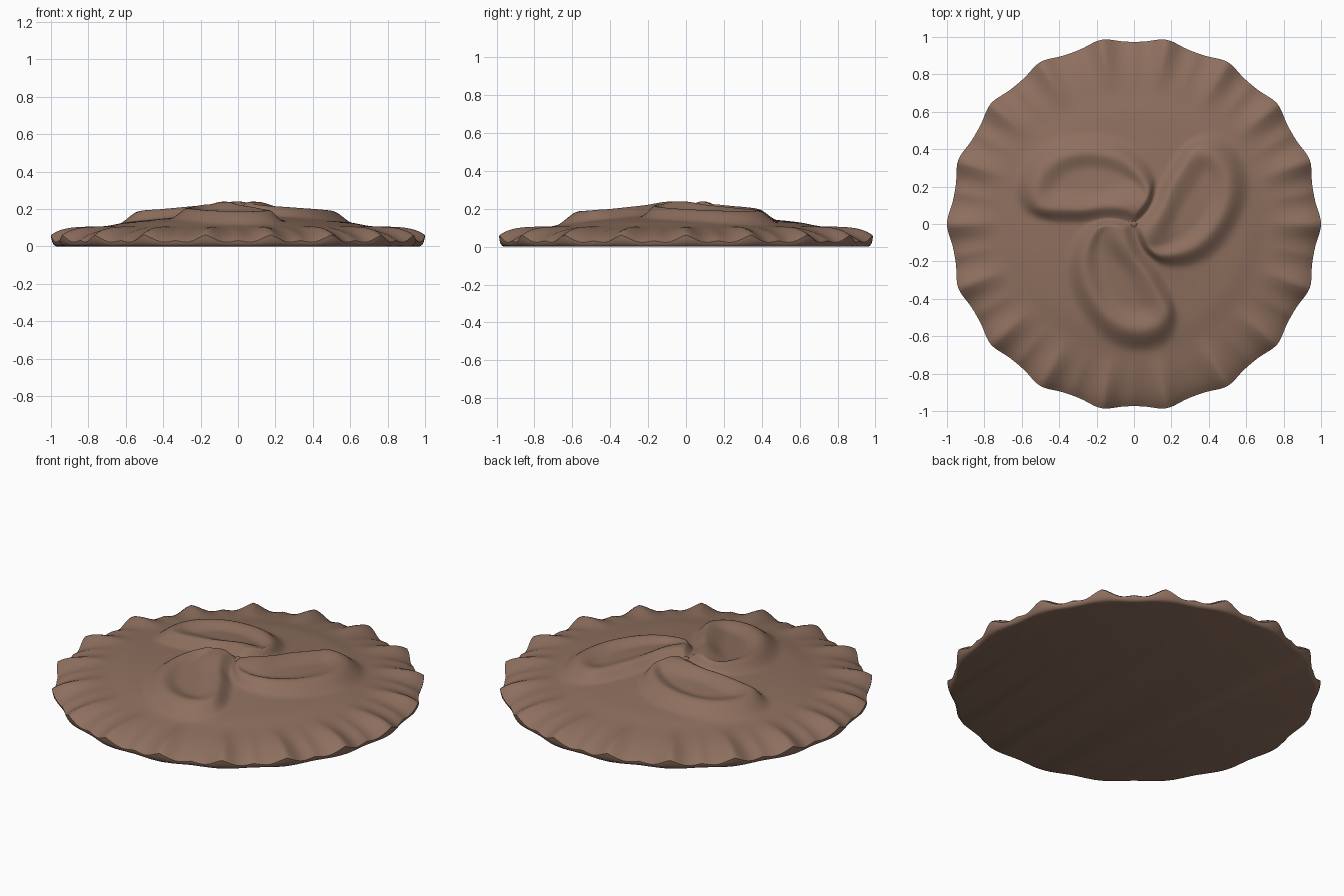
import bpy, bmesh
from math import sin, cos, pi, radians, hypot

cube = bpy.data.objects.get("Cube")
if cube:
    bpy.data.objects.remove(cube, do_unlink=True)

SEGMENTS, RINGS = 288, 64
TURN = 2 * pi / 3

# Profile curves as (position, value) pairs
BASE = [(0, .2), (.1, .195), (.2, .177), (.3, .16), (.45, .144), (.6, .128),
        (.7, .109), (.82, .095), (.9, .08), (.96, .06), (1, .037)]
TOP = [(0, .228), (.1, .24), (.2, .224), (.35, .208), (.5, .195), (.7, .18)]
LOBE = [(0, .17), (.08, .27), (.27, .4), (.48, .52), (.66, .625), (.78, .66),
        (.88, .64), (.95, .57), (1, .47)]


def curve(points, x):
    """Smooth interpolation through points."""
    n = len(points)
    for i in range(n - 1):
        (x0, y0), (x1, y1) = points[i], points[i + 1]
        if x <= x1 or i == n - 2:
            t = min(max((x - x0) / (x1 - x0), 0), 1)
            a, b = points[max(i - 1, 0)], points[min(i + 2, n - 1)]
            m0 = (y1 - a[1]) / (x1 - a[0]) * (x1 - x0)
            m1 = (b[1] - y0) / (b[0] - x0) * (x1 - x0)
            return (y0 * (1 + 2 * t) * (1 - t) ** 2 + m0 * t * (1 - t) ** 2
                    + y1 * t * t * (3 - 2 * t) + m1 * t * t * (t - 1))


def smooth(t):
    t = min(max(t, 0), 1)
    return t * t * (3 - 2 * t)


def peaks(a, count):
    """Rounded wave with sharpened crests."""
    return .5 * cos(count * a) + .5 - abs(sin(count * a / 2))


def rim_radius(a):
    return .985 + .013 * cos(18 * a) + .002 * cos(36 * a)


def swirl_height(r, a, base):
    """Three curled lobes, each a raised crest around a shallow hollow."""
    start = radians(59) - radians(20) * (1 - smooth(r / .3))
    u = ((a - start) % TURN) / TURN
    depth = curve(LOBE, u) - r
    end = (1 - u) * TURN * r
    begin = u * TURN * r
    inside = smooth(depth / .13 + .22) * smooth(end / .09 + .1) * smooth(begin / .05 + .1)
    hollow = smooth((depth - .09) / .12) * smooth((end - .06) / .14) * smooth((r - .08) / .16)
    return base + (curve(TOP, r) - base) * inside - .032 * hollow * inside


def height(r, a):
    # Flutes grow toward the rim
    flute = smooth((r - .68) / .32)
    return (swirl_height(r, a, curve(BASE, r))
            + flute * (.015 * peaks(a, 18) + .009 * peaks(a, 36)))


# Fluted disc with a raised swirl, closed by a rounded edge and flat underside
bm = bmesh.new()
rings = []
for i in range(1, RINGS + 1):
    s = i / RINGS
    ring = []
    for k in range(SEGMENTS):
        a = 2 * pi * k / SEGMENTS
        r = s * (1 + (rim_radius(a) - 1) * smooth((s - .6) / .4))
        ring.append(bm.verts.new((r * cos(a), r * sin(a), height(s, a))))
    rings.append(ring)
for drop, inset, blend in ((.75, .001, .97), (.4, .005, .9), (.12, .012, .8), (0, .022, .7)):
    ring = []
    for k in range(SEGMENTS):
        a = 2 * pi * k / SEGMENTS
        r = .983 + (rim_radius(a) - .983) * blend - inset
        ring.append(bm.verts.new((r * cos(a), r * sin(a), height(1, a) * drop)))
    rings.append(ring)

centre = bm.verts.new((0, 0, .215))
for k in range(SEGMENTS):
    j = (k + 1) % SEGMENTS
    bm.faces.new((centre, rings[0][k], rings[0][j]))
    for inner, outer in zip(rings, rings[1:]):
        bm.faces.new((inner[k], outer[k], outer[j], inner[j]))
bm.faces.new(list(reversed(rings[-1])))

# Soften the swirl only
inside = [v for v in bm.verts if .02 < hypot(v.co.x, v.co.y) < .72]
for _ in range(4):
    bmesh.ops.smooth_vert(bm, verts=inside, factor=.4, use_axis_z=True)

mesh = bpy.data.meshes.new("fluted_disc")
bm.to_mesh(mesh)
bm.free()
disc = bpy.data.objects.new("fluted_disc", mesh)
bpy.context.collection.objects.link(disc)

brown = bpy.data.materials.new("warm_brown")
brown.use_nodes = True
colour = (.27, .16, .113, 1)
brown.diffuse_color = colour
brown.node_tree.nodes["Principled BSDF"].inputs["Base Color"].default_value = colour
mesh.materials.append(brown)

bpy.context.view_layer.objects.active = disc
disc.select_set(True)
bpy.ops.object.shade_smooth_by_angle(angle=radians(50))
